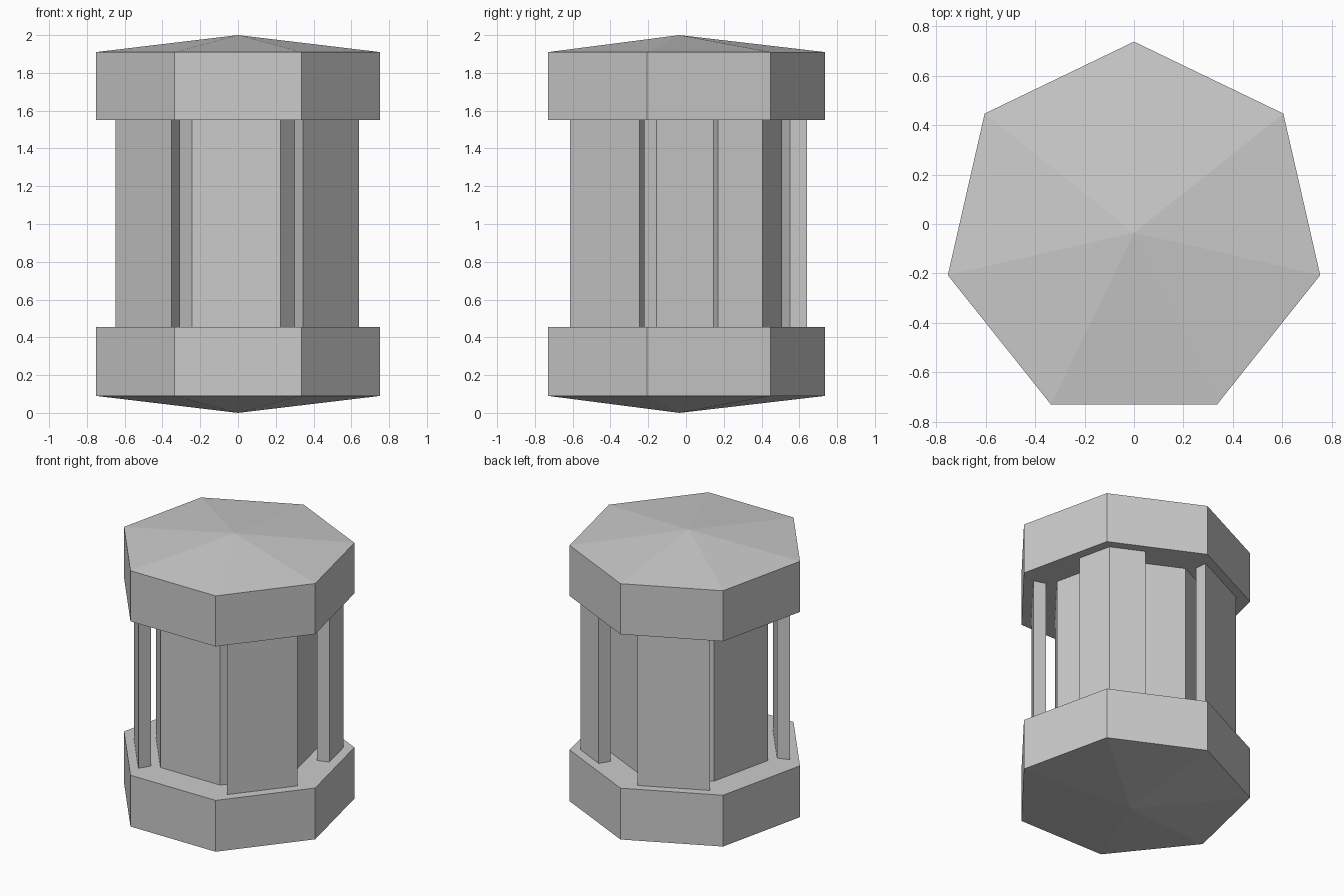
import bpy
from math import sin, cos, pi
from mathutils import Vector

if "Cube" in bpy.data.objects:
    bpy.data.objects.remove(bpy.data.objects["Cube"])

CY = -0.035                     # heptagon centre, so the bounds are centred
Z0, Z1 = 0.455, 1.55            # open section between the caps


def heptagon(radius, x=0.0):
    return [Vector((x + radius * sin(2 * pi * i / 7), CY + radius * cos(2 * pi * i / 7)))
            for i in range(7)][::-1]


def make(name, verts, faces):
    mesh = bpy.data.meshes.new(name)
    mesh.from_pydata(verts, [], faces)
    obj = bpy.data.objects.new(name, mesh)
    bpy.context.collection.objects.link(obj)
    return obj


def prism(name, outline, z0, z1):
    """Extrude a counter-clockwise outline between two heights."""
    n = len(outline)
    verts = [(p.x, p.y, z) for z in (z0, z1) for p in outline]
    faces = [(i, (i + 1) % n, n + (i + 1) % n, n + i) for i in range(n)]
    faces += [tuple(range(n))[::-1], tuple(range(n, 2 * n))]
    return make(name, verts, faces)


def cap(name, flat_z, rim_z, tip_z):
    """Heptagonal cap with a shallow pyramid on its outer end."""
    ring = heptagon(0.772)
    verts = [(p.x, p.y, z) for z in (flat_z, rim_z) for p in ring] + [(0, CY, tip_z)]
    faces = [tuple(range(7))[::-1]]
    for i in range(7):
        j = (i + 1) % 7
        faces += [(i, j, 7 + j, 7 + i), (7 + i, 7 + j, 14)]
    if tip_z < flat_z:
        faces = [f[::-1] for f in faces]
    return make(name, verts, faces)


def panel(name, path):
    """Upright panel; the inner side is the outer path scaled to the centre."""
    c = Vector((-0.004, CY))
    outer = [c + p for p in path]
    inner = [c + p * 0.87 for p in reversed(path)]
    return prism(name, outer + inner, Z0, Z1)


def polar(radius, angle):
    return Vector((radius * cos(angle), radius * sin(angle)))


# End caps
cap("top_cap", Z1, 1.91, 2.0)
cap("bottom_cap", Z0, 0.09, 0.0)

# Inner core
prism("core", heptagon(0.541, -0.01), Z0, Z1)

# Flat outer panels, each centred on one side of the heptagon
INRADIUS, HALF = 0.635, 0.236
for name, side in (("front_right_panel", 1), ("back_left_panel", 4), ("front_left_panel", 6)):
    a = -pi / 2 + side * 2 * pi / 7
    n, t = polar(INRADIUS, a), polar(HALF, a + pi / 2)
    panel(name, [n - t, n + t])

# Folded outer panel around the back right corner
a = -pi / 2 + 2.5 * 2 * pi / 7
corner = polar(INRADIUS / cos(pi / 7), a)
arm = 0.24
start = corner - polar(arm, a - pi / 7 + pi / 2)
end = corner + polar(arm, a + pi / 7 + pi / 2)
panel("back_right_corner_panel", [start, corner, end])
